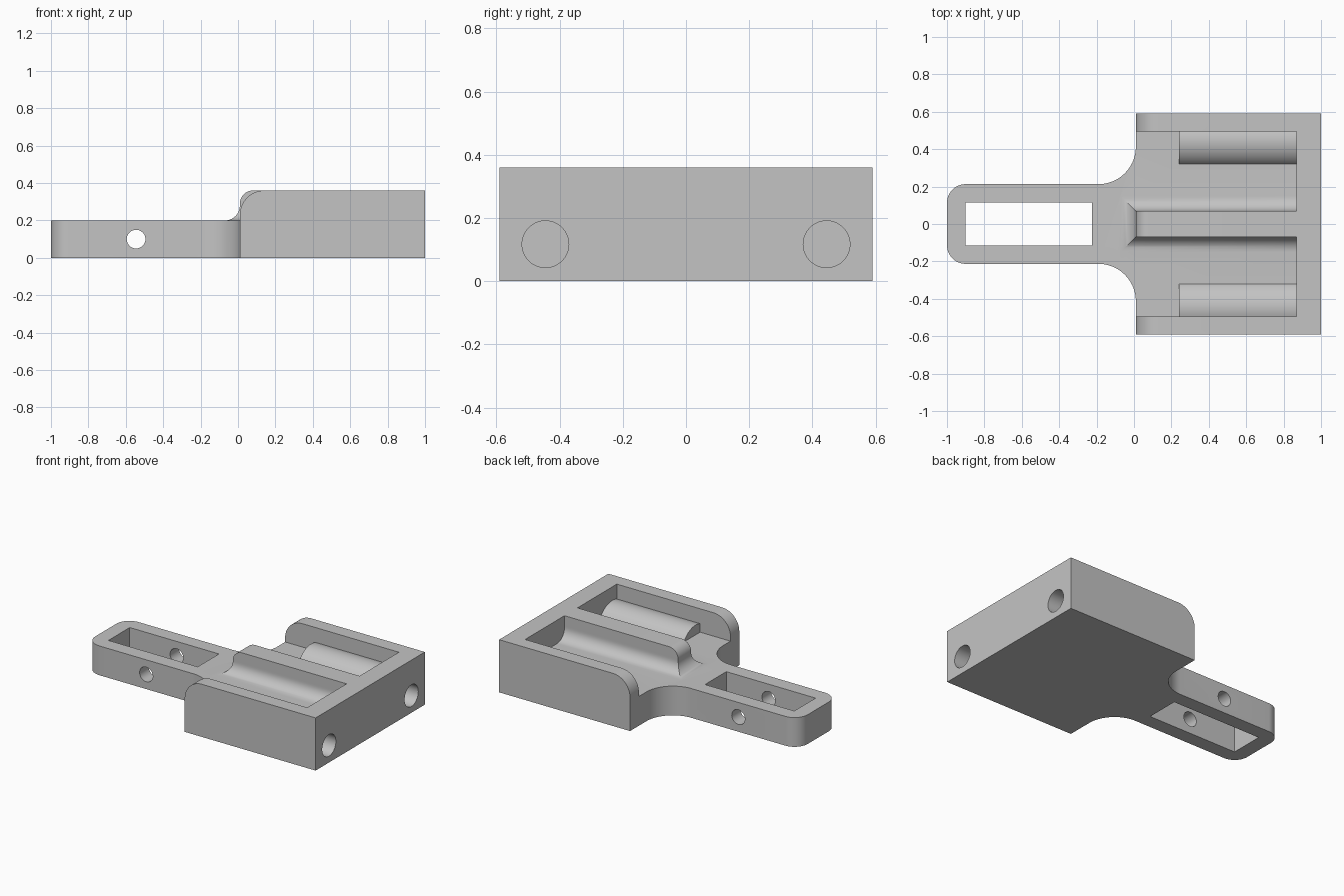
import bpy, bmesh
from math import sin, cos, radians

if "Cube" in bpy.data.objects:
    bpy.data.objects.remove(bpy.data.objects["Cube"])

grey = bpy.data.materials.new("plain grey")
grey.use_nodes = True
grey.diffuse_color = (0.55, 0.55, 0.55, 1)
grey.node_tree.nodes["Principled BSDF"].inputs["Base Color"].default_value = grey.diffuse_color

FLOOR, TOP, FRONT, HALF = 0.2, 0.36, 0.01, 0.59   # main levels of the bracket


def arc(cx, cy, r, start, end, steps=14):
    angles = [radians(start + (end - start) * i / steps) for i in range(steps + 1)]
    return [(cx + r * cos(a), cy + r * sin(a)) for a in angles]


def loft(name, rings):
    """Solid through a list of matching closed rings."""
    bm = bmesh.new()
    loops = [[bm.verts.new(p) for p in ring] for ring in rings]
    n = len(loops[0])
    for low, high in zip(loops, loops[1:]):
        for i in range(n):
            j = (i + 1) % n
            bm.faces.new((low[i], low[j], high[j], high[i]))
    bm.faces.new(loops[0])
    bm.faces.new(loops[-1])
    bmesh.ops.recalc_face_normals(bm, faces=bm.faces)
    mesh = bpy.data.meshes.new(name)
    bm.to_mesh(mesh)
    bm.free()
    mesh.materials.append(grey)
    obj = bpy.data.objects.new(name, mesh)
    bpy.context.collection.objects.link(obj)
    return obj


def prism(name, points, axis, start, end):
    place = {"x": lambda a, b, t: (t, a, b),
             "y": lambda a, b, t: (a, t, b),
             "z": lambda a, b, t: (a, b, t)}[axis]
    return loft(name, [[place(a, b, t) for a, b in points] for t in (start, end)])


def rect(x0, x1, y0, y1):
    return [(x0, y0), (x1, y0), (x1, y1), (x0, y1)]


def combine(target, tool, operation):
    mod = target.modifiers.new(tool.name, "BOOLEAN")
    mod.operation, mod.object, mod.solver = operation, tool, "EXACT"
    bpy.ops.object.select_all(action="DESELECT")
    bpy.context.view_layer.objects.active = target
    target.select_set(True)
    bpy.ops.object.modifier_apply(modifier=mod.name)
    bpy.data.objects.remove(tool)


# Plan outline: wide body, coved neck and round-cornered arm
ARM = 0.213
side = [(1, HALF), (FRONT, HALF)]
side += arc(FRONT - 0.2, ARM + 0.2, 0.2, 0, -90, 18)
side += arc(-0.9, ARM - 0.1, 0.1, 90, 180)
outline = side + [(x, -y) for x, y in reversed(side)]
bracket = prism("bracket", outline, "z", 0, TOP)

# Lower the arm and round the front of the side walls
step = [(-1.1, 0.5), (-1.1, FLOOR), (FRONT, FLOOR)]
step += arc(FRONT + 0.13, TOP - 0.13, 0.13, 180, 90) + [(FRONT + 0.13, 0.5)]
combine(bracket, prism("step_cutter", step, "y", -0.8, 0.8), "DIFFERENCE")

# Open tray between the side walls
combine(bracket, prism("tray_cutter", rect(-0.3, 0.87, -0.495, 0.495), "z", FLOOR, 0.5), "DIFFERENCE")

# Centre rib with a coved foot and a rounded front end
RIB, COVE, ROUND = 0.07, 0.08, 0.07
levels = [(FRONT - COVE, RIB + COVE, FLOOR - 0.05)]
for i in range(11):
    a = radians(9 * i)
    spread = COVE * (1 - sin(a))
    levels.append((FRONT - spread, RIB + spread, FLOOR + COVE * (1 - cos(a))))
for i in range(11):
    a = radians(9 * i)
    levels.append((FRONT + ROUND * (1 - cos(a)), RIB, TOP - ROUND * (1 - sin(a))))
rib = loft("centre_rib", [[(x, y, z) for x, y in rect(x0, 0.92, -w, w)] for x0, w, z in levels])
combine(bracket, rib, "UNION")

# Rounded sleeves along the side walls, with blind bores from the end face
BORE_Y, BORE_Z = 0.445, 0.117
for s in (-1, 1):
    sleeve = arc(BORE_Y, BORE_Z, 0.15, 50, 180, 26)
    sleeve.append((sleeve[0][0], sleeve[-1][1]))
    combine(bracket, prism("sleeve", [(s * y, z) for y, z in sleeve], "x", 0.24, 0.92), "UNION")
for s in (-1, 1):
    bore = arc(s * BORE_Y, BORE_Z, 0.074, 0, 360, 40)[:-1]
    combine(bracket, prism("bore_cutter", bore, "x", 0.32, 1.1), "DIFFERENCE")

# Slot through the arm and the cross pin hole
combine(bracket, prism("slot_cutter", rect(-0.9, -0.225, -0.114, 0.116), "z", -0.1, 0.5), "DIFFERENCE")
pin = arc(-0.545, 0.1, 0.05, 0, 360, 36)[:-1]
combine(bracket, prism("pin_cutter", pin, "y", -0.4, 0.4), "DIFFERENCE")

bpy.ops.object.shade_smooth_by_angle(angle=radians(30))
